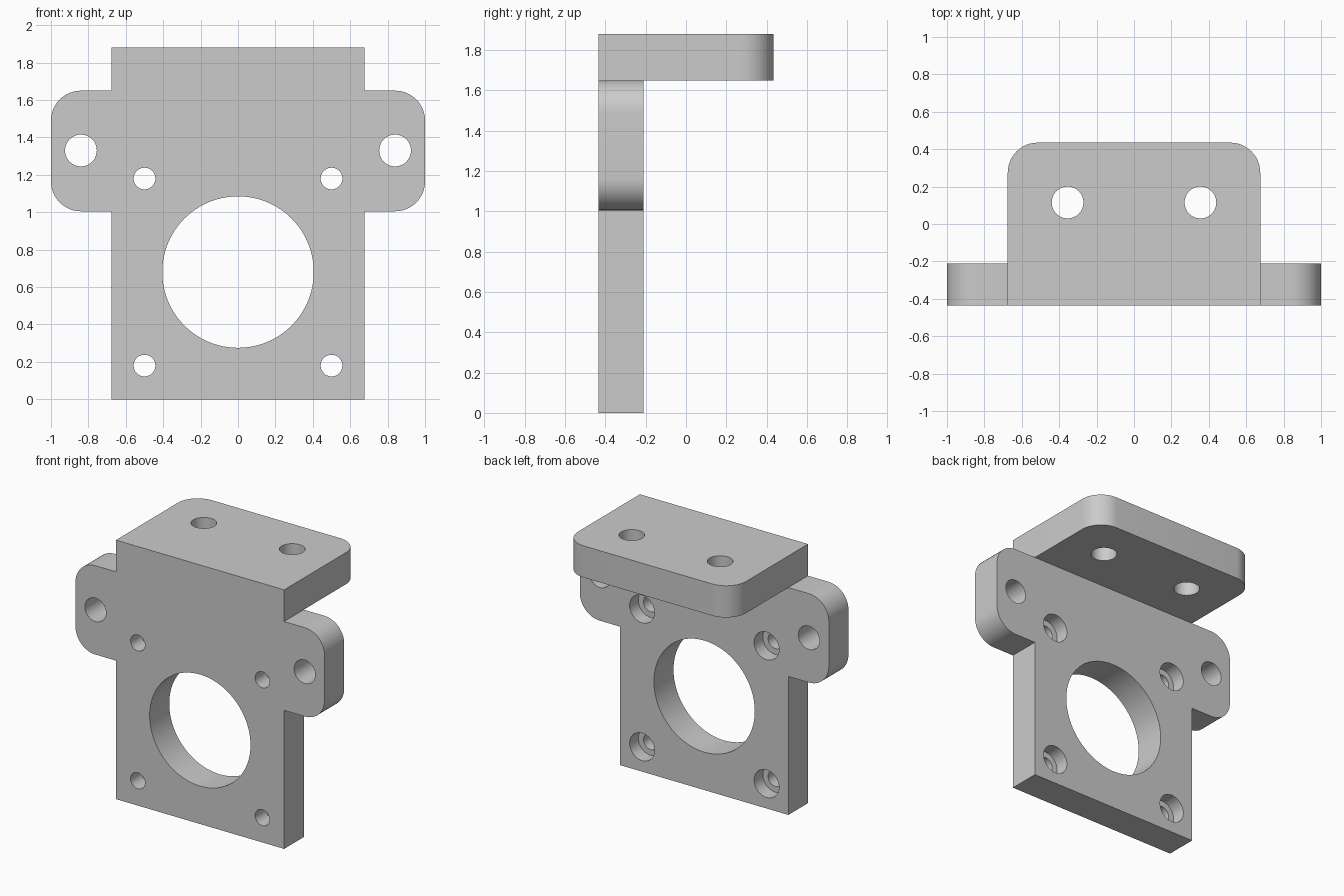
import bpy
import bmesh
from math import cos, sin, pi
from mathutils import Matrix, Vector

cube = bpy.data.objects.get("Cube")
if cube:
    bpy.data.objects.remove(cube, do_unlink=True)

BACK, FRONT, REAR = -0.21, -0.435, 0.435   # depth of plate back, front and flange end
HALF, TOP, SHELF = 0.675, 1.88, 1.65       # half width, full height, flange underside
RADIUS = 0.16

grey = bpy.data.materials.new("machined grey")
grey.use_nodes = True
grey.diffuse_color = (0.6, 0.6, 0.6, 1)
grey.node_tree.nodes["Principled BSDF"].inputs["Base Color"].default_value = (0.6, 0.6, 0.6, 1)


def add_object(name, bm):
    bmesh.ops.recalc_face_normals(bm, faces=bm.faces)
    mesh = bpy.data.meshes.new(name)
    bm.to_mesh(mesh)
    bm.free()
    mesh.materials.append(grey)
    obj = bpy.data.objects.new(name, mesh)
    bpy.context.collection.objects.link(obj)
    return obj


def arc(cx, cy, start, steps=12):
    """Quarter turn, counter-clockwise from the start angle."""
    return [(cx + RADIUS * cos(start + pi / 2 * i / steps),
             cy + RADIUS * sin(start + pi / 2 * i / steps)) for i in range(steps + 1)]


def mirrored(half):
    return half + [(-x, y) for x, y in reversed(half)]


def extrude(name, outline, place, shift):
    bm = bmesh.new()
    face = bm.faces.new([bm.verts.new(place(*p)) for p in outline])
    new = bmesh.ops.extrude_face_region(bm, geom=[face])["geom"]
    verts = [v for v in new if isinstance(v, bmesh.types.BMVert)]
    bmesh.ops.translate(bm, verts=verts, vec=Vector(shift))
    return add_object(name, bm)


# Upright plate with rounded ears
half = [(HALF, 0), (HALF, 1.005)]
half += arc(1 - RADIUS, 1.005 + RADIUS, -pi / 2) + arc(1 - RADIUS, SHELF - RADIUS, 0)
half += [(HALF, SHELF), (HALF, TOP)]
bracket = extrude("bracket", mirrored(half), lambda x, z: (x, FRONT, z), (0, BACK - FRONT, 0))

# Top flange with rounded rear corners
half = [(HALF, FRONT)] + arc(HALF - RADIUS, REAR - RADIUS, 0)
flange = extrude("flange", mirrored(half), lambda x, y: (x, y, SHELF), (0, 0, TOP - SHELF))

# Holes: centre, radius, length, axis
cutters = [flange]


def hole(name, centre, radius, length, axis="Y", sides=48):
    bm = bmesh.new()
    turn = Matrix.Rotation(pi / 2, 4, "X") if axis == "Y" else Matrix()
    bmesh.ops.create_cone(bm, cap_ends=True, segments=sides, radius1=radius, radius2=radius,
                          depth=length, matrix=Matrix.Translation(centre) @ turn)
    cutters.append(add_object(name, bm))


hole("shaft_bore", (0, FRONT, 0.68), 0.405, 1, sides=96)
for side in (-1, 1):
    hole("ear_hole", (side * 0.84, FRONT, 1.33), 0.085, 1)
    hole("flange_hole", (side * 0.355, 0.115, TOP), 0.085, 1, "Z")
    for z in (0.18, 1.18):
        hole("screw_hole", (side * 0.5, FRONT, z), 0.058, 1)
        hole("counterbore", (side * 0.5, BACK, z), 0.1, 0.2)

# Join the flange, then cut the holes
bpy.context.view_layer.objects.active = bracket
bracket.select_set(True)
for part in cutters:
    mod = bracket.modifiers.new(part.name, "BOOLEAN")
    mod.operation = "UNION" if part is flange else "DIFFERENCE"
    mod.solver = "EXACT"
    mod.object = part
    bpy.ops.object.modifier_apply(modifier=mod.name)
    bpy.data.objects.remove(part, do_unlink=True)

# Crisp edges, smooth curves
bpy.ops.object.shade_smooth_by_angle(angle=pi / 6)
